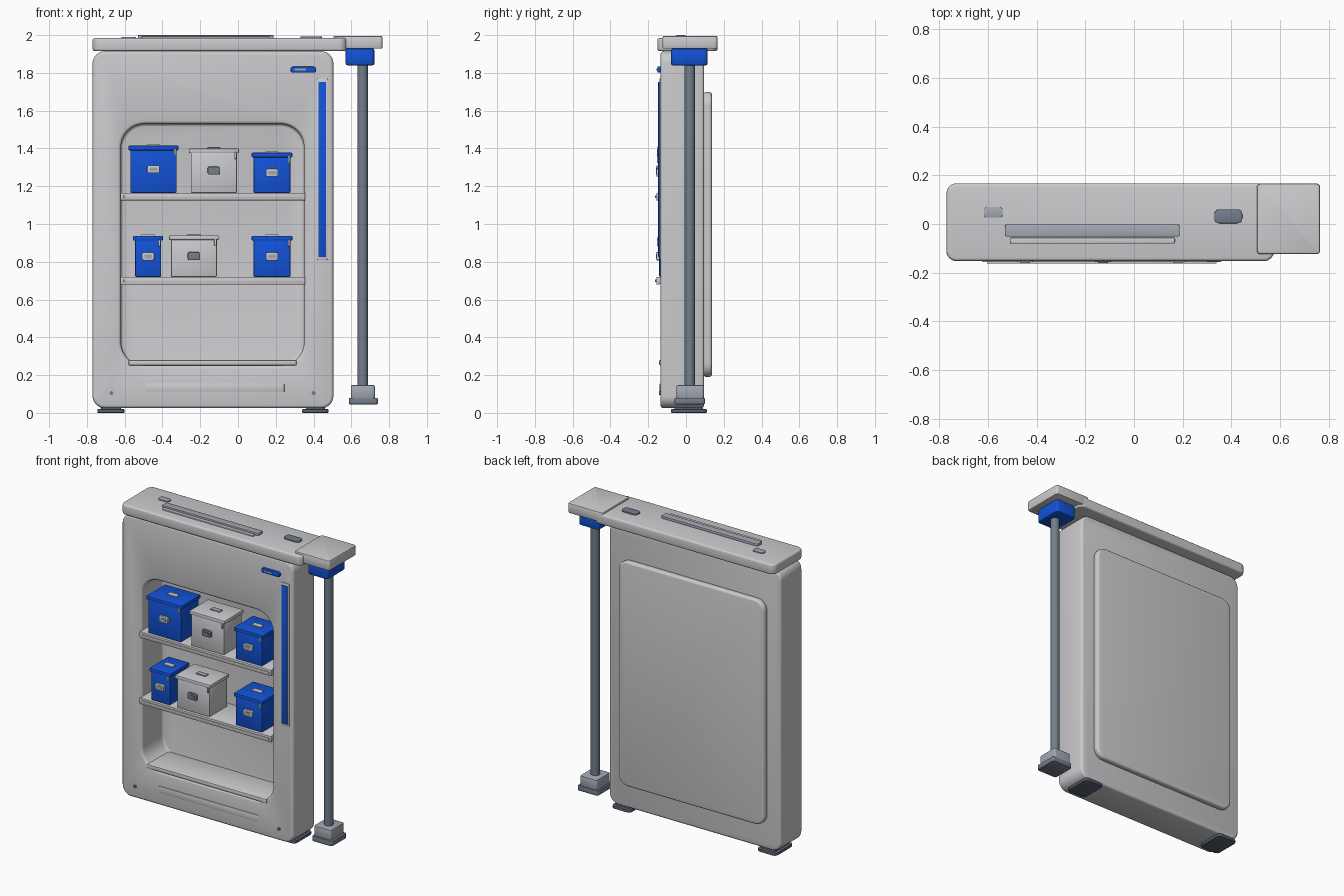
import bpy, bmesh, math

if "Cube" in bpy.data.objects:
    bpy.data.objects.remove(bpy.data.objects["Cube"])


def material(name, rgb):
    m = bpy.data.materials.new(name)
    m.diffuse_color = (*rgb, 1)
    m.use_nodes = True
    m.node_tree.nodes["Principled BSDF"].inputs["Base Color"].default_value = m.diffuse_color
    return m


GREY = material("light_grey", (0.60, 0.60, 0.62))
BLUE = material("bright_blue", (0.006, 0.085, 0.68))
SLATE = material("slate", (0.17, 0.21, 0.26))
PALE = material("pale_slate", (0.36, 0.39, 0.45))
DARK = material("dark_slate", (0.10, 0.12, 0.16))


def activate(ob):
    bpy.ops.object.select_all(action='DESELECT')
    ob.select_set(True)
    bpy.context.view_layer.objects.active = ob


def finish(ob, bevel, segments=2):
    """Apply an edge bevel and smooth shading."""
    activate(ob)
    if bevel:
        mod = ob.modifiers.new("edges", 'BEVEL')
        mod.width, mod.segments = bevel, segments
        mod.limit_method, mod.angle_limit = 'ANGLE', math.radians(40)
        bpy.ops.object.modifier_apply(modifier=mod.name)
    bpy.ops.object.shade_smooth_by_angle(angle=math.radians(35))
    return ob


def block(name, mat, x, y, z, r=0.0, axis='y', bevel=0.004, segments=2, done=True):
    """Box spanning the x, y, z ranges, its corners rounded about one axis."""
    (u0, u1), (v0, v1), (d0, d1) = (x, z, y) if axis == 'y' else (x, y, z)
    pts = []
    steps = 8 if r > 0.03 else 4
    for i, (cu, cv) in enumerate([(u1 - r, v1 - r), (u0 + r, v1 - r),
                                  (u0 + r, v0 + r), (u1 - r, v0 + r)]):
        for s in range(steps + 1 if r else 1):
            a = math.pi / 2 * (i + (s / steps if r else 0))
            pts.append((cu + r * math.cos(a), cv + r * math.sin(a)))
    bm = bmesh.new()
    place = (lambda u, v, d: (u, d, v)) if axis == 'y' else (lambda u, v, d: (u, v, d))
    rings = [[bm.verts.new(place(u, v, d)) for u, v in pts] for d in (d0, d1)]
    n = len(pts)
    for ring in rings:
        bm.faces.new(ring)
    for i in range(n):
        j = (i + 1) % n
        bm.faces.new((rings[0][i], rings[0][j], rings[1][j], rings[1][i]))
    bmesh.ops.recalc_face_normals(bm, faces=bm.faces)
    me = bpy.data.meshes.new(name)
    bm.to_mesh(me)
    bm.free()
    me.materials.append(mat)
    ob = bpy.data.objects.new(name, me)
    bpy.context.collection.objects.link(ob)
    return finish(ob, bevel, segments) if done else ob


def cylinder(name, mat, loc, radius, depth, rot=(0, 0, 0)):
    bpy.ops.mesh.primitive_cylinder_add(vertices=32, radius=radius, depth=depth,
                                        location=loc, rotation=rot)
    ob = bpy.context.object
    ob.name = name
    ob.data.materials.append(mat)
    return finish(ob, 0)


# Cabinet body with a rounded niche cut into the front
body = block("cabinet_body", GREY, (-0.77, 0.505), (-0.135, 0.096), (0.025, 1.915),
             r=0.065, done=False)
cutter = block("niche_cutter", GREY, (-0.62, 0.35), (-0.3, 0.088), (0.25, 1.53),
               r=0.125, done=False)
cutter.hide_render = True
activate(body)
cut = body.modifiers.new("niche", 'BOOLEAN')
cut.operation, cut.solver, cut.object = 'DIFFERENCE', 'EXACT', cutter
bpy.ops.object.modifier_apply(modifier=cut.name)
bpy.data.objects.remove(cutter)
finish(body, 0.016, 3)

# Raised back panel, niche floor, lower front plate
block("back_panel", GREY, (-0.675, 0.41), (0.093, 0.137), (0.19, 1.70), r=0.07, bevel=0.014, segments=3)
block("niche_floor", GREY, (-0.58, 0.31), (-0.142, 0.088), (0.252, 0.28), bevel=0.006)
block("lower_plate", GREY, (-0.49, 0.245), (-0.139, -0.13), (0.11, 0.155), bevel=0.002)
for x in (-0.67, 0.40):
    cylinder("screw", SLATE, (x, -0.136, 0.105), 0.01, 0.012, (math.pi / 2, 0, 0))

# Feet
for x0, x1 in ((-0.745, -0.60), (0.34, 0.48)):
    block("cabinet_foot", DARK, (x0, x1), (-0.08, 0.11), (0.0, 0.02), r=0.025, axis='z')
    block("foot_riser", SLATE, (x0 + 0.02, x1 - 0.02), (-0.06, 0.09), (0.015, 0.035), axis='z')

# Top slab with its inlays
block("top_slab", GREY, (-0.77, 0.575), (-0.152, 0.167), (1.915, 1.984),
      r=0.04, axis='z', bevel=0.012, segments=3)
block("top_handle", PALE, (-0.53, 0.187), (-0.052, -0.002), (1.98, 2.0), r=0.008, axis='z', bevel=0.003)
block("top_handle_strip", GREY, (-0.51, 0.168), (-0.08, -0.056), (1.98, 1.992), r=0.006, axis='z', bevel=0.003)
block("small_button", PALE, (-0.617, -0.54), (0.026, 0.07), (1.98, 1.991), r=0.012, axis='z', bevel=0.002)
block("large_button", SLATE, (0.33, 0.445), (0.003, 0.06), (1.98, 1.993), r=0.02, axis='z', bevel=0.002)

# Side arm carrying the pole
block("side_arm", GREY, (0.505, 0.765), (-0.124, 0.166), (1.928, 1.996), r=0.015, axis='z', bevel=0.008)
block("pole_collar", BLUE, (0.57, 0.722), (-0.08, 0.115), (1.84, 1.93), r=0.02, axis='z', bevel=0.01)
cylinder("pole", SLATE, (0.66, 0.02, 0.995), 0.028, 1.72)
block("pole_foot", PALE, (0.597, 0.725), (-0.05, 0.095), (0.075, 0.147), r=0.012, axis='z', bevel=0.006)
block("pole_base", SLATE, (0.587, 0.74), (-0.06, 0.10), (0.045, 0.08), r=0.015, axis='z', bevel=0.006)

# Blue strip in its frame and the badge above it
block("strip_frame", GREY, (0.417, 0.477), (-0.141, -0.13), (0.81, 1.77), r=0.008, bevel=0.002)
block("blue_strip", BLUE, (0.426, 0.467), (-0.147, -0.13), (0.825, 1.753), bevel=0.002)
block("badge", BLUE, (0.278, 0.413), (-0.152, -0.13), (1.802, 1.833), r=0.012, bevel=0.003)
block("badge_inset", PALE, (0.30, 0.36), (-0.155, -0.15), (1.813, 1.823), r=0.004, bevel=0)

# Shelves with a grooved front lip
for top in (1.165, 0.72):
    block("shelf", GREY, (-0.622, 0.352), (-0.145, 0.092), (top - 0.038, top))
    block("shelf_lip", GREY, (-0.622, 0.355), (-0.157, -0.14), (top - 0.04, top), bevel=0.003)
    block("lip_trim", GREY, (-0.605, 0.34), (-0.163, -0.15), (top - 0.028, top - 0.013), bevel=0.002)


def storage_box(x0, x1, base, top, mat):
    """Lidded box with front label, lid tab and corner clip."""
    mid = (x0 + x1) / 2
    zc = base + (top - base) * 0.5
    front, back = -0.142, 0.055
    accent = PALE if mat is BLUE else SLATE
    block("box_body", mat, (x0 + 0.01, x1 - 0.01), (front, back - 0.006), (base, top - 0.015), bevel=0.006)
    block("box_lid", mat, (x0, x1), (front - 0.008, back), (top - 0.025, top), bevel=0.006)
    tab = GREY if mat is BLUE else PALE
    block("lid_tab", tab, (mid - 0.035, mid + 0.035), (-0.065, -0.03), (top - 0.004, top + 0.007), bevel=0.003)
    block("box_label", GREY if mat is BLUE else accent, (mid - 0.033, mid + 0.033),
          (front - 0.014, front + 0.002), (zc - 0.021, zc + 0.021), r=0.01, bevel=0.002)
    block("label_inset", SLATE if mat is GREY else PALE, (mid - 0.02, mid + 0.02),
          (front - 0.018, front - 0.01), (zc - 0.01, zc + 0.01), r=0.004, bevel=0)
    block("lid_clip", GREY, (x1 - 0.024, x1 - 0.012), (front - 0.011, front),
          (top - 0.055, top - 0.02), bevel=0.002)


# Storage boxes on both shelves
storage_box(-0.580, -0.315, 1.165, 1.415, BLUE)
storage_box(-0.260, 0.005, 1.165, 1.400, GREY)
storage_box(0.072, 0.288, 1.165, 1.378, BLUE)
storage_box(-0.555, -0.397, 0.720, 0.937, BLUE)
storage_box(-0.365, -0.102, 0.720, 0.940, GREY)
storage_box(0.072, 0.288, 0.720, 0.937, BLUE)
